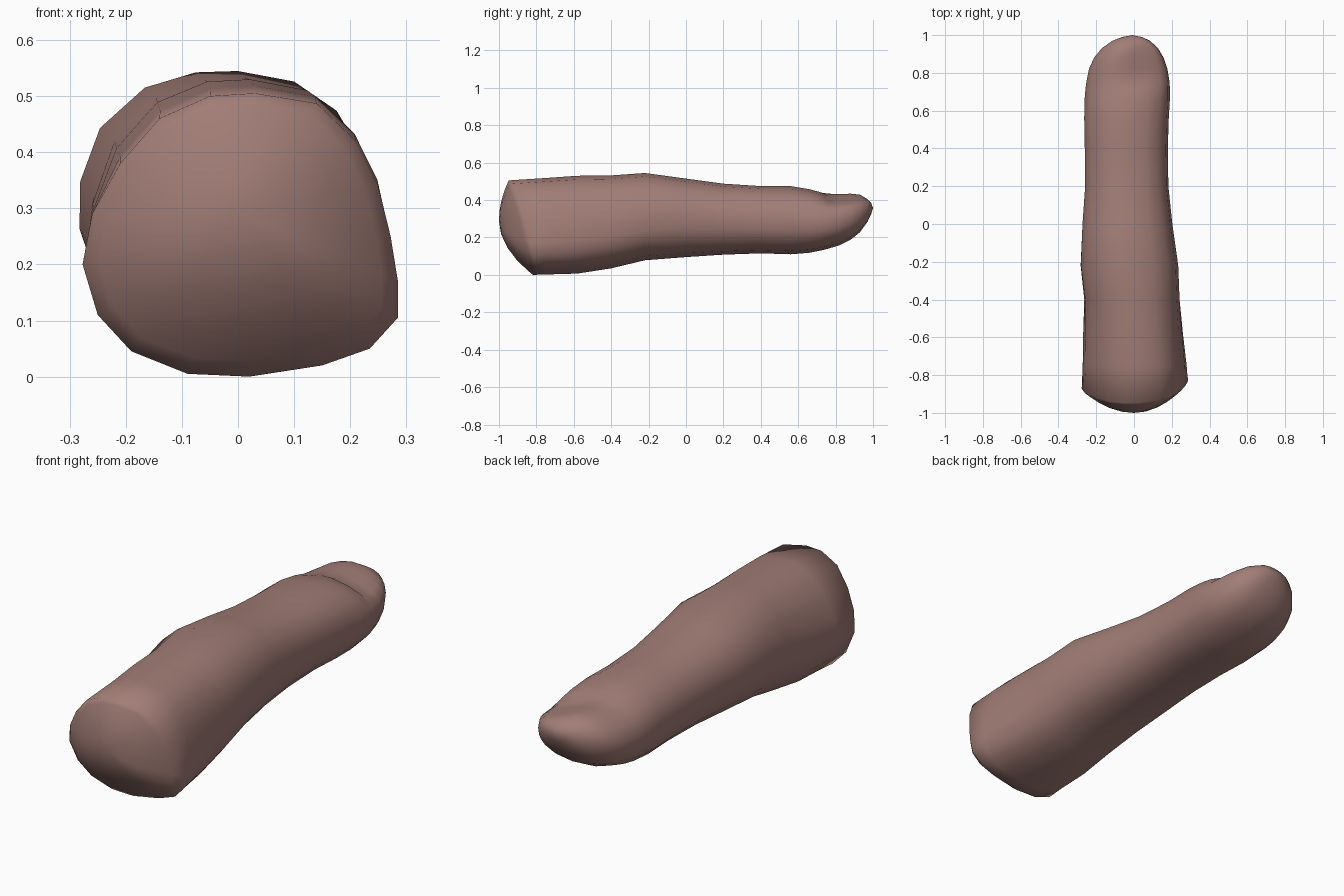
import bpy, bmesh, math

cube = bpy.data.objects.get("Cube")
if cube:
    bpy.data.objects.remove(cube, do_unlink=True)

# Skin material
skin = bpy.data.materials.new("dusky skin")
skin.use_nodes = True
COLOUR = (0.36, 0.205, 0.182, 1)
skin.diffuse_color = COLOUR
bsdf = skin.node_tree.nodes["Principled BSDF"]
bsdf.inputs["Base Color"].default_value = COLOUR
bsdf.inputs["Roughness"].default_value = 0.8

# Stations along the finger: y, x min, x max, z min, z max
STATIONS = [
    (-0.75, -.272, .280, .002, .518), (-0.58, -.270, .262, .007, .530),
    (-0.40, -.265, .246, .035, .532), (-0.22, -.285, .236, .078, .545),
    (0.00, -.274, .203, .095, .515), (0.20, -.260, .182, .108, .488),
    (0.40, -.262, .179, .115, .475), (0.56, -.265, .184, .110, .475),
    (0.66, -.263, .190, .118, .458), (0.72, -.258, .190, .130, .442),
    (0.76, -.252, .187, .140, .437), (0.82, -.240, .177, .158, .434),
    (0.88, -.213, .157, .188, .436), (0.93, -.172, .128, .228, .430),
    (0.97, -.115, .085, .283, .405), (0.99, -.062, .042, .325, .385),
]
BASE = (-0.82, -.277, .285, .0, .505)

# Lopsided outline of the cut end, blended into a rounded oval further along
OUTLINE = [(.03, .505), (.14, .487), (.21, .42), (.25, .34), (.272, .25),
           (.285, .17), (.285, .105), (.235, .05), (.15, .02), (.02, 0),
           (-.09, .005), (-.19, .045), (-.25, .11), (-.277, .2),
           (-.26, .29), (-.21, .38), (-.14, .46), (-.05, .50)]


def unit_section(blend):
    """Cross-section in a -1..1 box: 0 = cut end outline, 1 = rounded oval."""
    points = []
    for x, z in OUTLINE:
        u, v = (x - .004) / .281, (z - .2525) / .2525
        a = math.atan2(v, u)
        c, s = math.cos(a), math.sin(a)
        r = (abs(c) ** 2.3 + abs(s) ** 2.3) ** (-1 / 2.3)
        points.append((u + (r * c - u) * blend, v + (r * s - v) * blend))
    return points


def section(station, blend):
    y, x0, x1, z0, z1 = station
    return [((x0 + x1) / 2 + u * (x1 - x0) / 2, y,
             (z0 + z1) / 2 + v * (z1 - z0) / 2) for u, v in unit_section(blend)]


def nail_flatten(p):
    """Press the upper fingertip down onto the tilted nail plane."""
    x, y, z = p
    if 0.73 < y < 0.95 and z > 0.3:
        z = min(z, 0.434 - 0.32 * max(0, x + 0.05))
    return x, y, z


# Slanted rim of the cut end
rim = []
for (x, _, z), (u, v) in zip(section(BASE, 0), unit_section(0)):
    rim.append((x, -0.95 + 0.065 * (1 - v) + 0.03 * max(0, u), z))

# Domed cap, from the middle outwards to the rim
CENTRE = (0.0, -1.0, 0.29)
rings = []
for s in (0.25, 0.5, 0.72, 0.9):
    rings.append([(x * s, -1 + (y + 1) * s * s, CENTRE[2] + (z - CENTRE[2]) * s)
                  for x, y, z in rim])
rings.append(rim)

# Shaft and fingertip
for st in STATIONS:
    blend = min(1, max(0, (st[0] + 0.85) / 0.75))
    rings.append([nail_flatten(p) for p in section(st, blend)])

# Skin the rings and close both ends
bm = bmesh.new()
loops = [[bm.verts.new(p) for p in ring] for ring in rings]
n = len(OUTLINE)
for a, b in zip(loops, loops[1:]):
    for i in range(n):
        j = (i + 1) % n
        bm.faces.new((a[i], a[j], b[j], b[i]))
for loop, tip in ((loops[0], CENTRE), (loops[-1], (-0.01, 1.0, 0.358))):
    end = bm.verts.new(tip)
    for i in range(n):
        bm.faces.new((loop[i], loop[(i + 1) % n], end))
bmesh.ops.recalc_face_normals(bm, faces=bm.faces)
for f in bm.faces:
    f.smooth = True

mesh = bpy.data.meshes.new("finger")
bm.to_mesh(mesh)
bm.free()
mesh.materials.append(skin)
finger = bpy.data.objects.new("finger", mesh)
bpy.context.collection.objects.link(finger)
